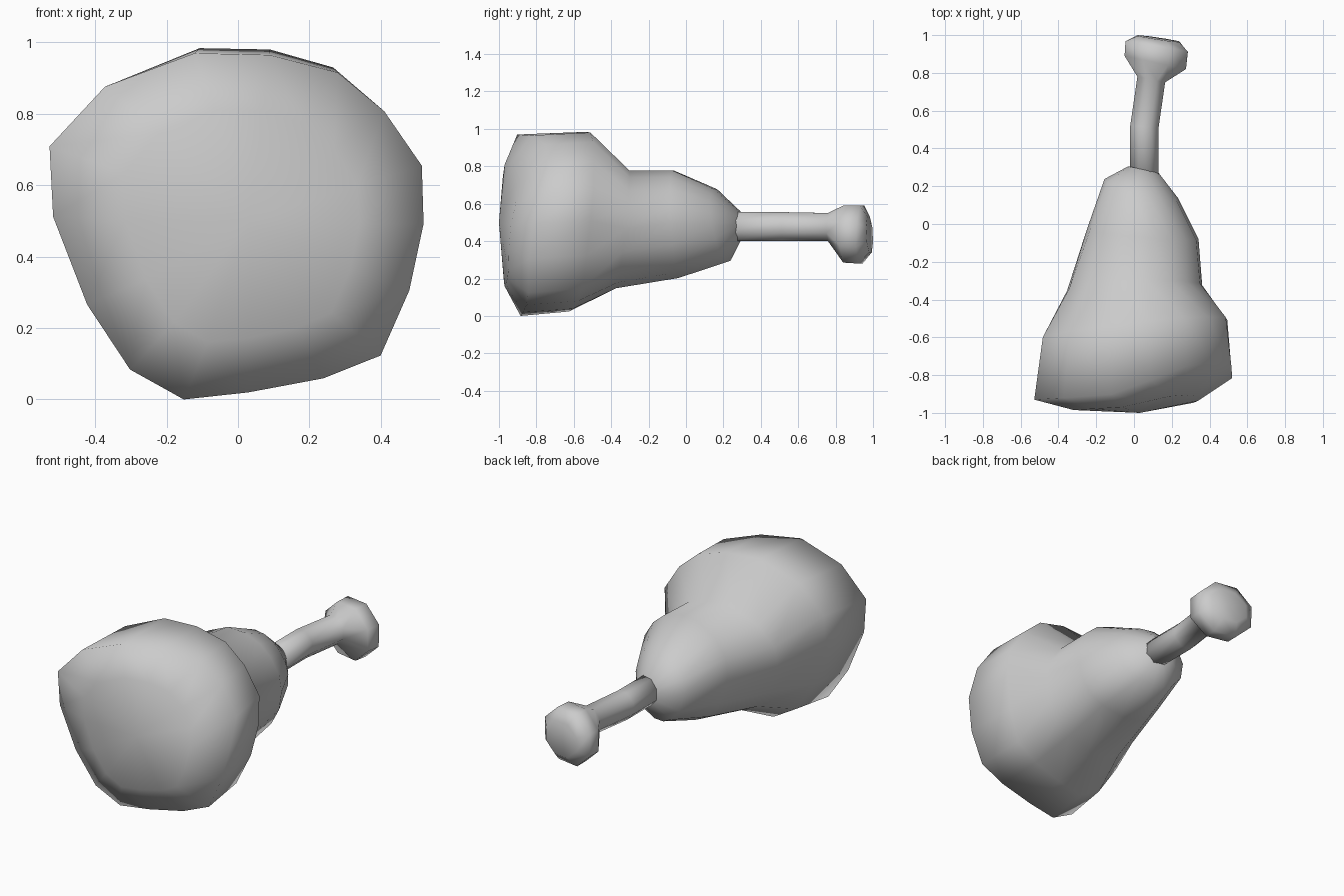
import bpy, bmesh
from math import cos, sin, pi, atan2
from mathutils import Vector

if "Cube" in bpy.data.objects:
    bpy.data.objects.remove(bpy.data.objects["Cube"])

# Outline of the wide meat end, seen from the front (x, z)
OUTLINE = [(-.15, 0), (.03, .02), (.24, .06), (.40, .125), (.48, .31), (.52, .5), (.515, .665),
           (.41, .82), (.28, .93), (.09, .98), (-.12, .985), (-.37, .89), (-.525, .72),
           (-.515, .52), (-.42, .27), (-.3, .085)]
UNIT = [(x / .522, (z - .4925) / .4925) for x, z in OUTLINE]


def circle(n):
    return [(cos(2 * pi * (i + .5) / n) / cos(pi / n), sin(2 * pi * (i + .5) / n) / cos(pi / n))
            for i in range(n)]


def rounded(blend):
    # mix the irregular outline with a plain ellipse
    out = []
    for x, z in UNIT:
        a = atan2(z, x)
        out.append((x + (cos(a) * 1.01 - x) * blend, z + (sin(a) * 1.01 - z) * blend))
    return out


def loft(name, rings, front=None, back=None):
    """rings: (unit shape, x0, x1, z0, z1, y left, y right, z tilt, upper right setback)"""
    bm = bmesh.new()
    loops = []
    for shape, x0, x1, z0, z1, yl, yr, tz, setback in rings:
        cx, cz, rx, rz = (x0 + x1) / 2, (z0 + z1) / 2, (x1 - x0) / 2, (z1 - z0) / 2
        loops.append([bm.verts.new((cx + u * rx, (yl + yr) / 2 + u * (yr - yl) / 2 + v * tz
                                    + setback * max(0, u + v - .9), cz + v * rz))
                      for u, v in shape])
    n = len(loops[0])
    for a, b in zip(loops, loops[1:]):
        for i in range(n):
            bm.faces.new((a[i], a[(i + 1) % n], b[(i + 1) % n], b[i]))
    for loop, tip in ((loops[0], front), (loops[-1], back)):
        if tip:
            c = bm.verts.new(Vector(tip))
            for i in range(n):
                bm.faces.new((loop[i], loop[(i + 1) % n], c))
        else:
            bm.faces.new(loop)
    bmesh.ops.recalc_face_normals(bm, faces=bm.faces)
    me = bpy.data.meshes.new(name)
    bm.to_mesh(me)
    bm.free()
    ob = bpy.data.objects.new(name, me)
    bpy.context.collection.objects.link(ob)
    bpy.ops.object.select_all(action='DESELECT')
    ob.select_set(True)
    bpy.context.view_layer.objects.active = ob
    bpy.ops.object.shade_smooth_by_angle(angle=2.2)
    return ob


# Meat: broad front, waist, rounded shoulder closing around the bone
loft("meat", [
    (rounded(.1), -.32, .34, .16, .81, -.985, -.945, 0, .08),
    (UNIT, -.525, .522, 0, .97, -.925, -.84, -.01, .22),
    (rounded(.12), -.485, .495, .022, .985, -.62, -.51, .045, 0),
    (rounded(.5), -.355, .36, .143, .78, -.355, -.325, .035, 0),
    (rounded(.65), -.25, .34, .2, .78, -.03, -.08, -.015, 0),
    (rounded(.9), -.155, .23, .29, .68, .24, .14, -.035, 0),
    (rounded(1), -.03, .13, .4, .56, .305, .27, 0, 0),
], front=(.03, -1, .5), back=(.05, .29, .48))

# Bone: bent shaft flaring into a lopsided knob
C = circle(8)
loft("bone", [
    (C, -.02, .13, .40, .555, .2, .2, 0, 0),
    (C, -.02, .13, .40, .555, .52, .51, 0, 0),
    (C, .018, .165, .40, .55, .78, .75, 0, 0),
    (C, -.05, .275, .285, .59, .89, .82, 0, 0),
    (C, -.045, .285, .28, .59, .965, .91, .005, 0),
    (C, .02, .24, .34, .53, .998, .965, -.005, 0),
])
